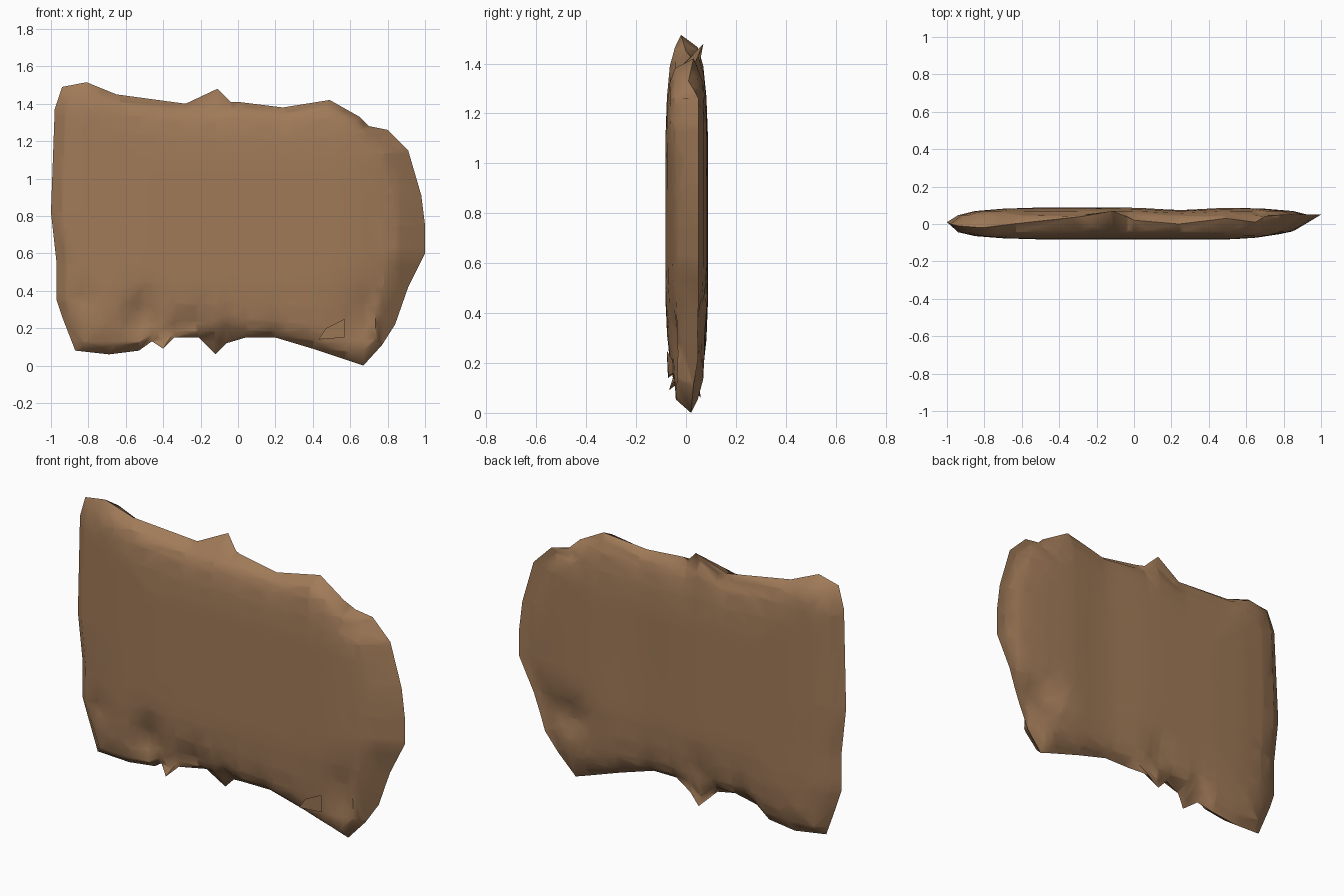
import bpy, bmesh, math

if "Cube" in bpy.data.objects:
    bpy.data.objects.remove(bpy.data.objects["Cube"])

brown = bpy.data.materials.new("hide_brown")
brown.diffuse_color = (0.352, 0.195, 0.098, 1)
brown.use_nodes = True
brown.node_tree.nodes["Principled BSDF"].inputs["Base Color"].default_value = brown.diffuse_color

# Ragged outline seen from the front: x, z and depth y of the rim
RIM = [(-.87, .08, 0), (-.69, .06, .02), (-.53, .08, .02), (-.46, .13, -.02), (-.40, .09, -.07),
       (-.34, .15, -.04), (-.21, .15, .02), (-.12, .06, .06), (-.06, .12, .05), (.04, .15, 0),
       (.20, .15, 0), (.40, .09, .01), (.61, .02, .02), (.67, .0, .02), (.77, .11, .03),
       (.84, .22, .05), (.91, .42, .05), (1, .60, .05), (1, .75, .05), (.98, .91, .05),
       (.91, 1.15, .05), (.80, 1.26, .05), (.70, 1.28, .04), (.65, 1.33, .01), (.49, 1.42, .03),
       (.24, 1.38, 0), (0, 1.41, .02), (-.04, 1.41, .04), (-.11, 1.48, .07), (-.28, 1.40, .04),
       (-.65, 1.45, 0), (-.81, 1.515, -.02), (-.94, 1.49, -.01), (-.98, 1.37, 0), (-1, .82, .01),
       (-.97, .55, .01), (-.97, .35, .01), (-.94, .26, .01)]

# Puffed section: share of the way to the flat middle, half thickness
SECTION = [(.12, .045), (.3, .066), (.6, .078), (1, .084)]

# Dents: side, x, z, radius in x, radius in z, depth
DENTS = [(-1, -.52, .26, .09, .12, .045), (-1, -.26, .20, .09, .08, .035),
         (-1, .70, .24, .17, .17, .035), (-1, -.87, .36, .09, .06, .02),
         (-1, .85, .75, .18, .6, .012),
         (1, .70, .35, .13, .10, .04), (1, -.12, .25, .07, .10, .02),
         (1, .25, .80, .17, .9, .015)]


def clamp(v, lo, hi):
    return max(lo, min(hi, v))


def ring_point(p, side, t, half):
    x, z, y = p
    # Rim folded to one face: the other face starts further in
    if abs(y) >= .05 and y * side < 0:
        t += (1 - t) * .22
    x += (clamp(x, -.5, .5) - x) * t
    z += (clamp(z, .45, 1.1) - z) * t
    return x, side * half * (1.05 if side > 0 else .98), z


def finish(name, bm):
    bmesh.ops.recalc_face_normals(bm, faces=bm.faces)
    mesh = bpy.data.meshes.new(name)
    bm.to_mesh(mesh)
    bm.free()
    mesh.materials.append(brown)
    ob = bpy.data.objects.new(name, mesh)
    bpy.context.collection.objects.link(ob)
    bpy.ops.object.select_all(action='DESELECT')
    ob.select_set(True)
    bpy.context.view_layer.objects.active = ob
    bpy.ops.object.shade_smooth_by_angle(angle=math.radians(55))
    return ob


# Main slab: rings from the rim to the flat middle on both faces
bm = bmesh.new()
n = len(RIM)
rim = [bm.verts.new((x, y, z)) for x, z, y in RIM]
for side in (-1, 1):
    prev = rim
    for t, half in SECTION:
        ring = [bm.verts.new(ring_point(p, side, t, half)) for p in RIM]
        for i in range(n):
            j = (i + 1) % n
            # Triangles keep the folded quads clean
            bm.faces.new((prev[i], prev[j], ring[j]))
            bm.faces.new((prev[i], ring[j], ring[i]))
        prev = ring
    bm.faces.new(prev)
bmesh.ops.remove_doubles(bm, verts=bm.verts, dist=.0005)

# Grid cuts so that the dents have faces to bend
cuts = [((-.93 + .1 * i, 0, 0), (1, 0, 0)) for i in range(19)]
cuts += [((0, 0, .13 + .1 * i), (0, 0, 1)) for i in range(13)]
for co, no in cuts:
    bmesh.ops.bisect_plane(bm, geom=bm.verts[:] + bm.edges[:] + bm.faces[:], dist=.0005,
                           plane_co=co, plane_no=no)
bmesh.ops.triangulate(bm, faces=bm.faces[:])

# Press in the dents and the groove down the back
for v in bm.verts:
    x, y, z = v.co
    fade = clamp((abs(y) - .035) / .03, 0, 1)
    side = 1 if y > 0 else -1
    push = sum(d * math.exp(-((x - dx) / rx) ** 2 - ((z - dz) / rz) ** 2)
               for s, dx, dz, rx, rz, d in DENTS if s == side)
    v.co.y -= side * push * fade
finish("hide_slab", bm)

# Small loose flap at the lower right of the front
bm = bmesh.new()
flap = [bm.verts.new(c) for c in ((.43, -.072, .14), (.47, -.075, .20), (.57, -.077, .25),
                                  (.57, -.070, .15), (.53, -.03, .17))]
bm.faces.new(flap[:4])
for i in range(4):
    bm.faces.new((flap[i], flap[(i + 1) % 4], flap[4]))
finish("loose_flap", bm)
